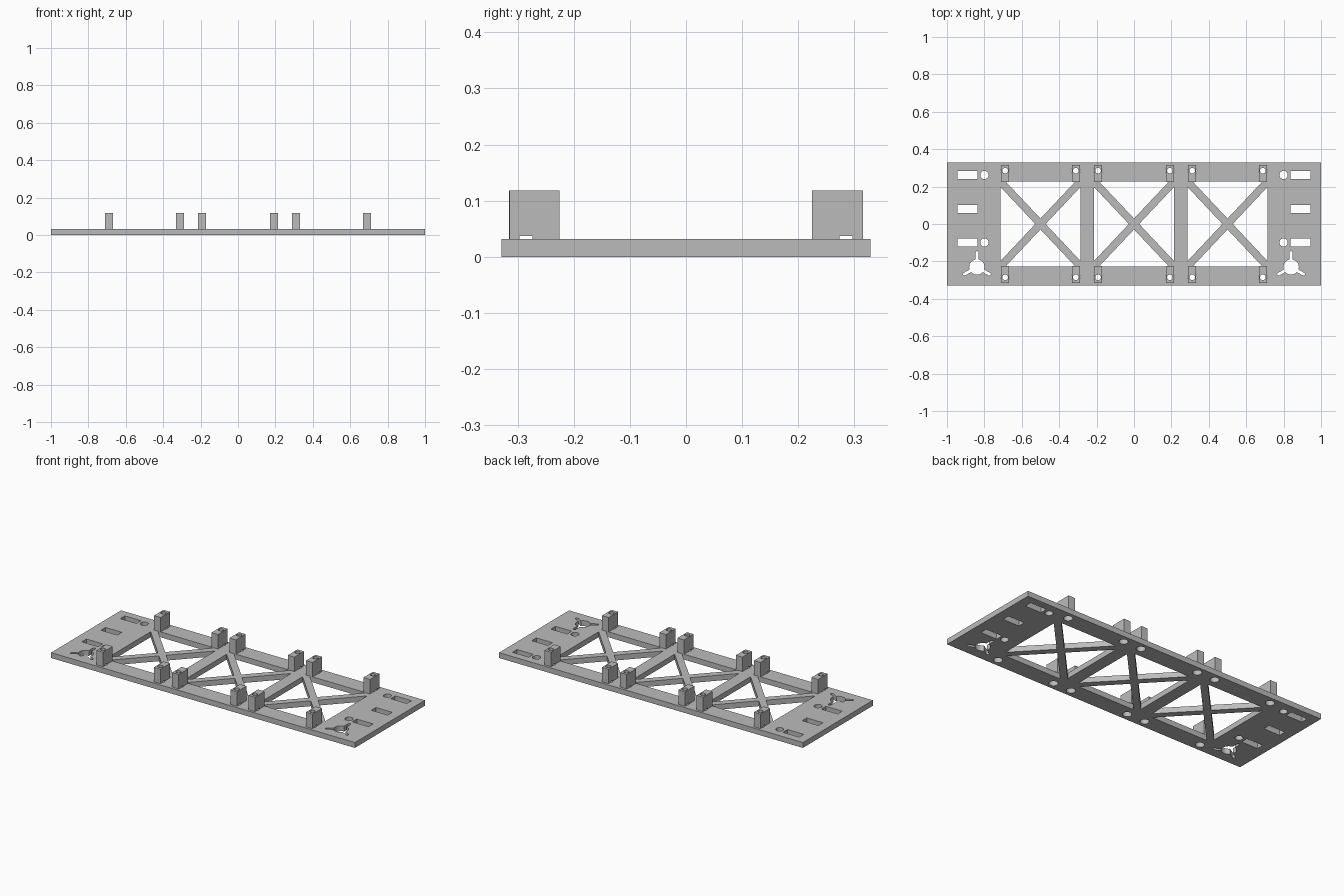
import bpy
from math import sin, cos, pi, hypot, asin

cube = bpy.data.objects.get("Cube")
if cube:
    bpy.data.objects.remove(cube, do_unlink=True)

grey = bpy.data.materials.new("plain grey")
grey.use_nodes = True
colour = (0.5, 0.5, 0.5, 1)
grey.diffuse_color = colour
grey.node_tree.nodes["Principled BSDF"].inputs["Base Color"].default_value = colour

THICK = 0.032       # plate thickness
POST_TOP = 0.118
BORE_TOP = 0.037    # screw head recess ends just inside the post
BORE_R, SCREW_R = 0.0246, 0.015


def prisms(name, outlines, z0, z1):
    """One object made of upright prisms, one per counter-clockwise outline."""
    verts, faces = [], []
    for pts in outlines:
        s, n = len(verts), len(pts)
        verts += [(x, y, z0) for x, y in pts] + [(x, y, z1) for x, y in pts]
        faces.append([s + i for i in reversed(range(n))])
        faces.append([s + n + i for i in range(n)])
        for i in range(n):
            j = (i + 1) % n
            faces.append([s + i, s + j, s + n + j, s + n + i])
    mesh = bpy.data.meshes.new(name)
    mesh.from_pydata(verts, [], faces)
    mesh.materials.append(grey)
    obj = bpy.data.objects.new(name, mesh)
    bpy.context.collection.objects.link(obj)
    return obj


def rect(x, y, w, d):
    return [(x + sx * w / 2, y + sy * d / 2) for sx, sy in ((-1, -1), (1, -1), (1, 1), (-1, 1))]


def arc(x, y, r, a0, a1, n):
    return [(x + r * cos(a0 + (a1 - a0) * i / n), y + r * sin(a0 + (a1 - a0) * i / n))
            for i in range(n + 1)]


def circle(x, y, r, n=32):
    return arc(x, y, r, 0, 2 * pi, n)[:-1]


def keyhole(x, y, r=0.041, reach=0.085, half=0.008):
    """Round hole with three narrow round-ended arms."""
    pts, base = [], asin(half / r)
    for k in range(3):
        t = pi / 2 + k * 2 * pi / 3
        tip = reach - half
        pts += arc(x + tip * cos(t), y + tip * sin(t), half, t - pi / 2, t + pi / 2, 8)
        pts += arc(x, y, r, t + base, t + 2 * pi / 3 - base, 12)
    return pts


def truss_openings(x, a, b, brace=0.04):
    """Four triangles left open between two crossed braces."""
    dx, dy = brace / 2 * hypot(a, b) / b, brace / 2 * hypot(a, b) / a
    ax, ay = a * dy / b, b * dx / a
    tris = []
    for s in (1, -1):
        tris.append([(x + s * (a - dx), s * b), (x - s * (a - dx), s * b), (x, s * ay)])
        tris.append([(x + s * a, -s * (b - dy)), (x + s * a, s * (b - dy)), (x + s * ax, 0)])
    return tris


def cut(obj, cutter):
    cutter.hide_render = True
    mod = obj.modifiers.new("cut", 'BOOLEAN')
    mod.operation, mod.solver, mod.object = 'DIFFERENCE', 'EXACT', cutter
    bpy.context.view_layer.objects.active = obj
    bpy.ops.object.modifier_apply(modifier=mod.name)
    bpy.data.objects.remove(cutter, do_unlink=True)


post_x = [s * x for s in (-1, 1) for x in (0.192, 0.311, 0.689)]
hole_y = 0.285

# Base plate with truss bays, slots, round holes, hanging keyholes and screw recesses
plate = prisms("base_plate", [rect(0, 0, 2, 0.658)], 0, THICK)
holes = []
for x in (-0.5, 0, 0.5):
    holes += truss_openings(x, 0.213, 0.226)
for s in (-1, 1):
    holes += [rect(s * 0.89, y, 0.107, 0.043) for y in (0.262, 0.081, -0.099)]
    holes += [circle(s * 0.8, y, 0.022) for y in (0.262, -0.099)]
    holes.append(keyhole(s * 0.84, -0.23))
    holes += [circle(x, s * hole_y, BORE_R) for x in post_x]
cut(plate, prisms("plate_cutter", holes, -0.1, 0.1))

# Standoff post, bored from below and drilled through
post = prisms("standoff_post", [rect(0, 0, 0.043, 0.09)], THICK, POST_TOP)
offset = hole_y - 0.27
cut(post, prisms("recess_cutter", [circle(0, offset, BORE_R)], -0.1, BORE_TOP))
cut(post, prisms("screw_cutter", [circle(0, offset, SCREW_R)], -0.1, 0.2))

# Two rows of posts, each with its hole towards the outer edge
for s in (-1, 1):
    for x in post_x:
        copy = bpy.data.objects.new("standoff_post", post.data)
        copy.location = (x, s * 0.27, 0)
        copy.rotation_euler.z = 0 if s > 0 else pi
        bpy.context.collection.objects.link(copy)
bpy.data.objects.remove(post, do_unlink=True)

# Smooth the round walls, keep the edges sharp
bpy.ops.object.select_all(action='DESELECT')
for obj in bpy.context.collection.objects:
    if obj.name.startswith(("base_plate", "standoff_post")):
        obj.select_set(True)
bpy.context.view_layer.objects.active = plate
bpy.ops.object.shade_smooth_by_angle()
